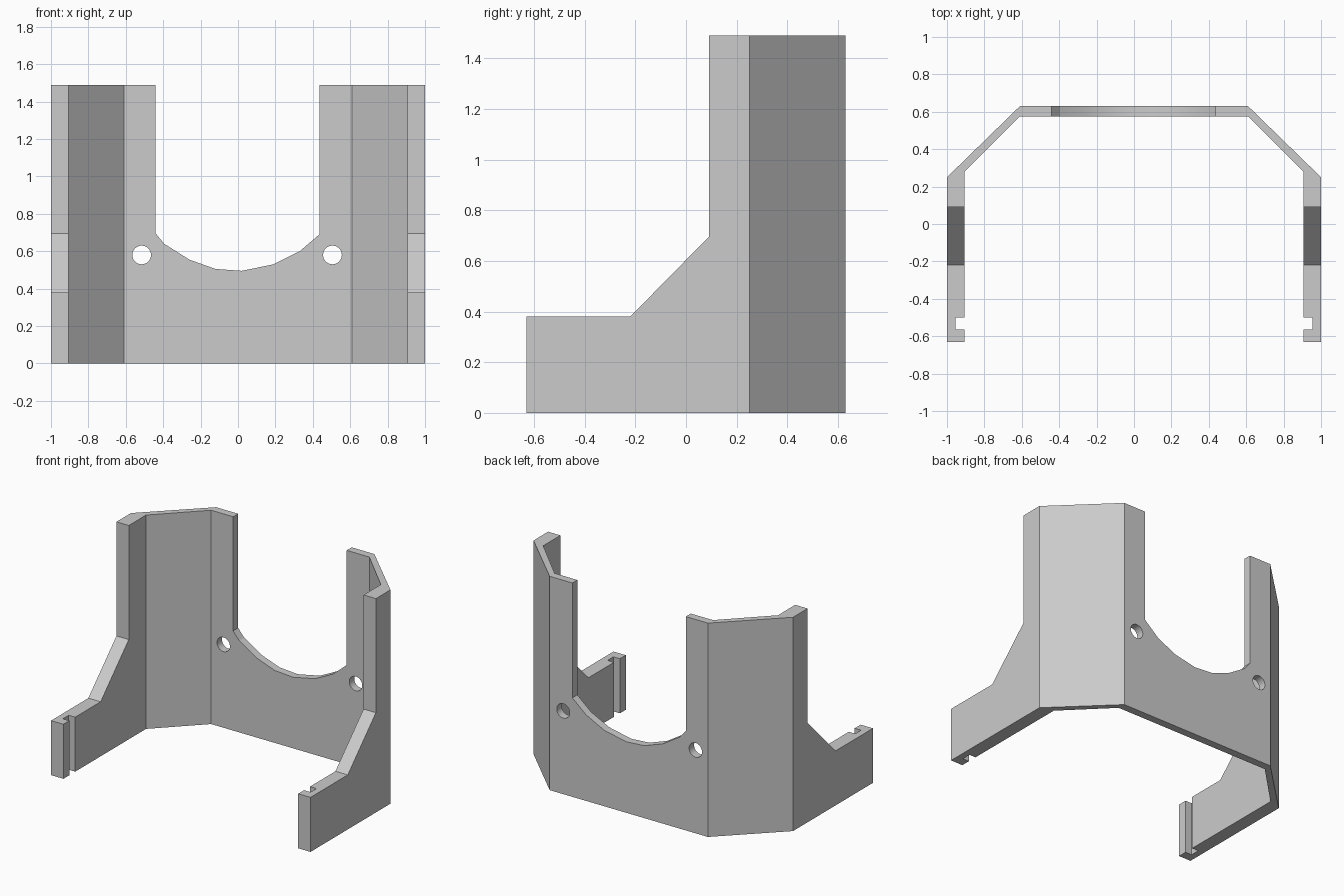
import bpy, bmesh
from math import cos, sin, tau
from mathutils import Vector

if "Cube" in bpy.data.objects:
    bpy.data.objects.remove(bpy.data.objects["Cube"])

grey = bpy.data.materials.new("plain grey")
grey.use_nodes = True
colour = (0.6, 0.6, 0.6, 1)
grey.diffuse_color = colour
grey.node_tree.nodes["Principled BSDF"].inputs["Base Color"].default_value = colour


def prism(name, outline, axis, low, high):
    """Extrude a 2D outline along the given axis from low to high."""
    def place(a, b):
        co = [a, b]
        co.insert(axis, low)
        return co
    bm = bmesh.new()
    face = bm.faces.new([bm.verts.new(place(a, b)) for a, b in outline])
    out = bmesh.ops.extrude_face_region(bm, geom=[face])
    shift = Vector((0, 0, 0))
    shift[axis] = high - low
    moved = [v for v in out["geom"] if isinstance(v, bmesh.types.BMVert)]
    bmesh.ops.translate(bm, verts=moved, vec=shift)
    bmesh.ops.recalc_face_normals(bm, faces=bm.faces)
    mesh = bpy.data.meshes.new(name)
    bm.to_mesh(mesh)
    bm.free()
    mesh.materials.append(grey)
    obj = bpy.data.objects.new(name, mesh)
    bpy.context.collection.objects.link(obj)
    return obj


def cut(target, cutter):
    """Subtract the cutter, then discard it."""
    cutter.hide_render = True
    mod = target.modifiers.new("cut", "BOOLEAN")
    mod.operation = "DIFFERENCE"
    mod.solver = "EXACT"
    mod.object = cutter
    bpy.context.view_layer.objects.active = target
    bpy.ops.object.modifier_apply(modifier=mod.name)
    bpy.data.objects.remove(cutter)


# Angled wall with a slot inside each front end, mirrored across x
half = [(0.61, 0.63), (1, 0.25), (1, -0.63), (0.905, -0.63),
        (0.905, -0.565), (0.955, -0.565), (0.955, -0.5), (0.905, -0.5),
        (0.905, 0.28), (0.61, 0.575)]
plan = half + [(-x, y) for x, y in reversed(half)]
wall = prism("bracket_wall", plan, 2, 0, 1.49)

# Low front arms with a sloped rise
arm_gap = [(-0.8, 0.38), (-0.22, 0.38), (0.09, 0.695), (0.09, 1.7), (-0.8, 1.7)]
cut(wall, prism("arm_cutter", arm_gap, 0, -1.2, 1.2))

# Open back with a faceted curved bottom
back_gap = [(-0.44, 1.7), (-0.44, 0.695), (-0.395, 0.64), (-0.26, 0.555),
            (-0.12, 0.505), (0.02, 0.495), (0.19, 0.53), (0.33, 0.6),
            (0.435, 0.69), (0.435, 1.7)]
cut(wall, prism("back_cutter", back_gap, 1, 0.5, 0.8))

# Round screw holes
for x in (-0.515, 0.505):
    ring = [(x + 0.05 * cos(tau * i / 32), 0.58 + 0.05 * sin(tau * i / 32))
            for i in range(32)]
    cut(wall, prism("hole_cutter", ring, 1, 0.5, 0.8))

bpy.ops.object.select_all(action="DESELECT")
wall.select_set(True)
bpy.context.view_layer.objects.active = wall
bpy.ops.object.shade_smooth_by_angle(angle=0.3)
